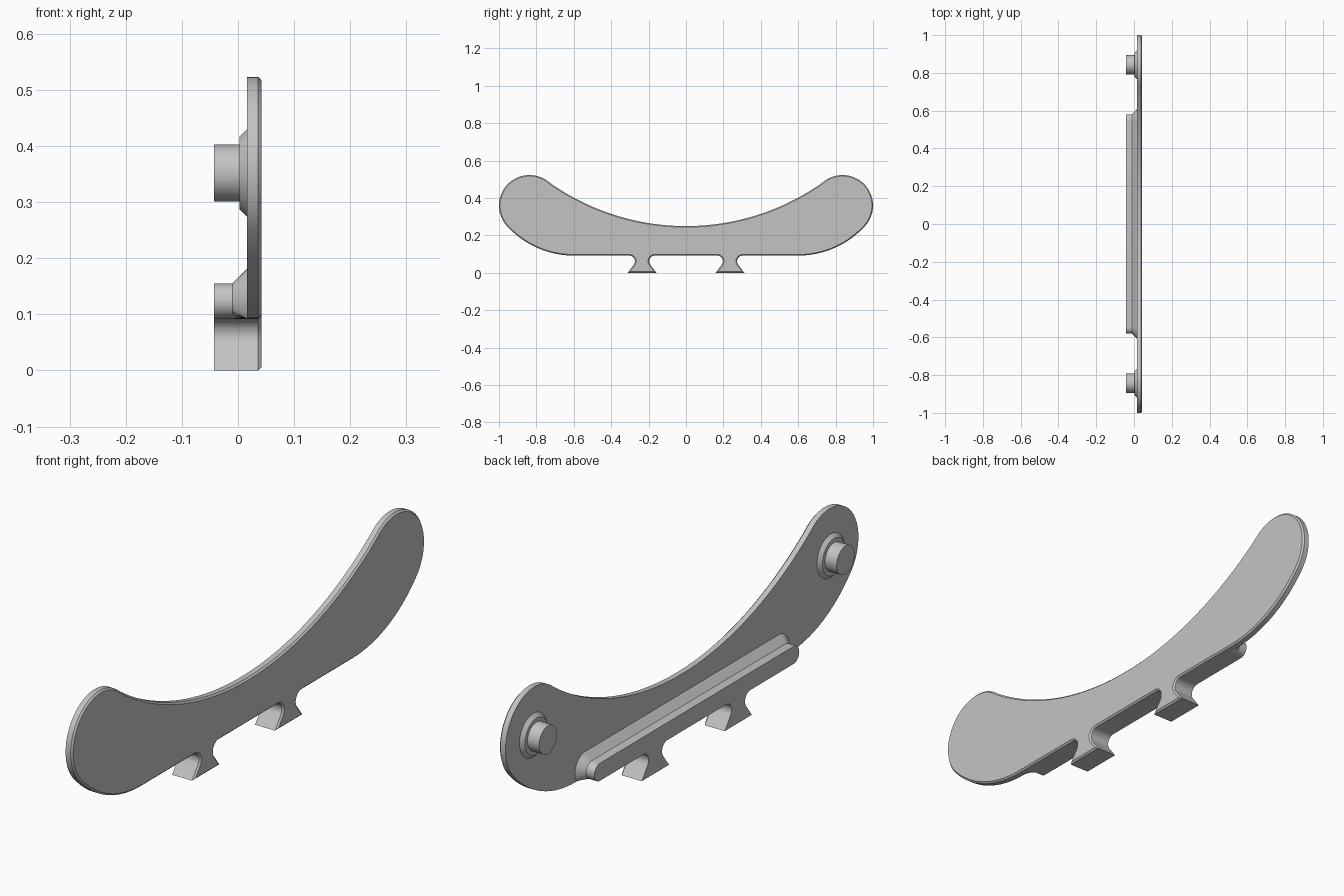
import bpy
import bmesh
from math import sin, cos, radians
from mathutils import Vector

cube = bpy.data.objects.get("Cube")
if cube:
    bpy.data.objects.remove(cube, do_unlink=True)

grey = bpy.data.materials.new("light grey")
grey.use_nodes = True
grey.diffuse_color = (0.55, 0.55, 0.55, 1)
grey.node_tree.nodes["Principled BSDF"].inputs["Base Color"].default_value = grey.diffuse_color

BACK, PLATE_BACK, CHAMFER_X, FACE = -0.043, 0.016, 0.036, 0.042
BASE_Z = 0.092


def arc(y, z, r, start, end, n):
    """Points on a circle arc in the y-z plane, angles in degrees."""
    angles = [radians(start + (end - start) * i / n) for i in range(n + 1)]
    return [Vector((y + r * cos(a), z + r * sin(a))) for a in angles]


def mirrored(half):
    return half + [Vector((-p.x, p.y)) for p in reversed(half)]


def inset(points, d):
    """Mitred inward offset of a counter-clockwise outline."""
    result = []
    for i, p in enumerate(points):
        a = (p - points[i - 1]).normalized()
        b = (points[(i + 1) % len(points)] - p).normalized()
        na, nb = Vector((-a.y, a.x)), Vector((-b.y, b.x))
        result.append(p + (na + nb) * d / (1 + na.dot(nb)))
    return result


def loft(name, layers):
    """Join matching y-z outlines, given as (x, points), and cap both ends."""
    bm = bmesh.new()
    rings = [[bm.verts.new((x, p.x, p.y)) for p in pts] for x, pts in layers]
    for low, high in zip(rings, rings[1:]):
        for i in range(len(low)):
            bm.faces.new((low[i - 1], low[i], high[i], high[i - 1]))
    bm.faces.new(rings[0])
    bm.faces.new(rings[-1])
    bmesh.ops.recalc_face_normals(bm, faces=bm.faces)
    mesh = bpy.data.meshes.new(name)
    bm.to_mesh(mesh)
    bm.free()
    mesh.materials.append(grey)
    obj = bpy.data.objects.new(name, mesh)
    bpy.context.collection.objects.link(obj)
    bpy.ops.object.select_all(action='DESELECT')
    obj.select_set(True)
    bpy.context.view_layer.objects.active = obj
    bpy.ops.object.shade_smooth_by_angle(angle=radians(30))


# Dovetail tab with filleted neck, along the lower edge
tab_y, fillet = 0.235, 0.03
tab = arc(tab_y - 0.068, BASE_Z - fillet, fillet, 90, -35, 10)
tab += [Vector((tab_y - 0.077, 0)), Vector((tab_y + 0.077, 0))]
tab += arc(tab_y + 0.068, BASE_Z - fillet, fillet, 215, 90, 10)

# Curved plate with rounded ends, chamfered around its outer face
half = tab + arc(0.6, 0.575, 0.483, -90, -42.2, 16)
half += arc(0.837, 0.36, 0.163, -42.2, 126, 36)[1:]
half += arc(0, 1.51, 1.26, -53.95, -90, 28)[1:-1]
outline = mirrored(half)
loft("curved_plate", [(PLATE_BACK, outline), (CHAMFER_X, outline),
                      (FACE, inset(outline, FACE - CHAMFER_X))])


# Rail with rounded ends and flared root, carrying the backs of the tabs
def rail_outline(flare):
    end = arc(0.549, 0.1235, 0.0315 + flare, -90, 90, 20)
    return mirrored(tab + [Vector((p.x, max(p.y, BASE_Z))) for p in end])


loft("rear_rail", [(BACK, rail_outline(0)), (-0.01, rail_outline(0)),
                   (PLATE_BACK, rail_outline(0.026))])

# Round pegs with conical collars
for name, side in (("front_peg", -1), ("back_peg", 1)):
    steps = [(BACK, 0.051), (0.003, 0.051), (0.003, 0.065), (PLATE_BACK, 0.078)]
    loft(name, [(x, arc(side * 0.843, 0.352, r, 0, 352.5, 47)) for x, r in steps])
